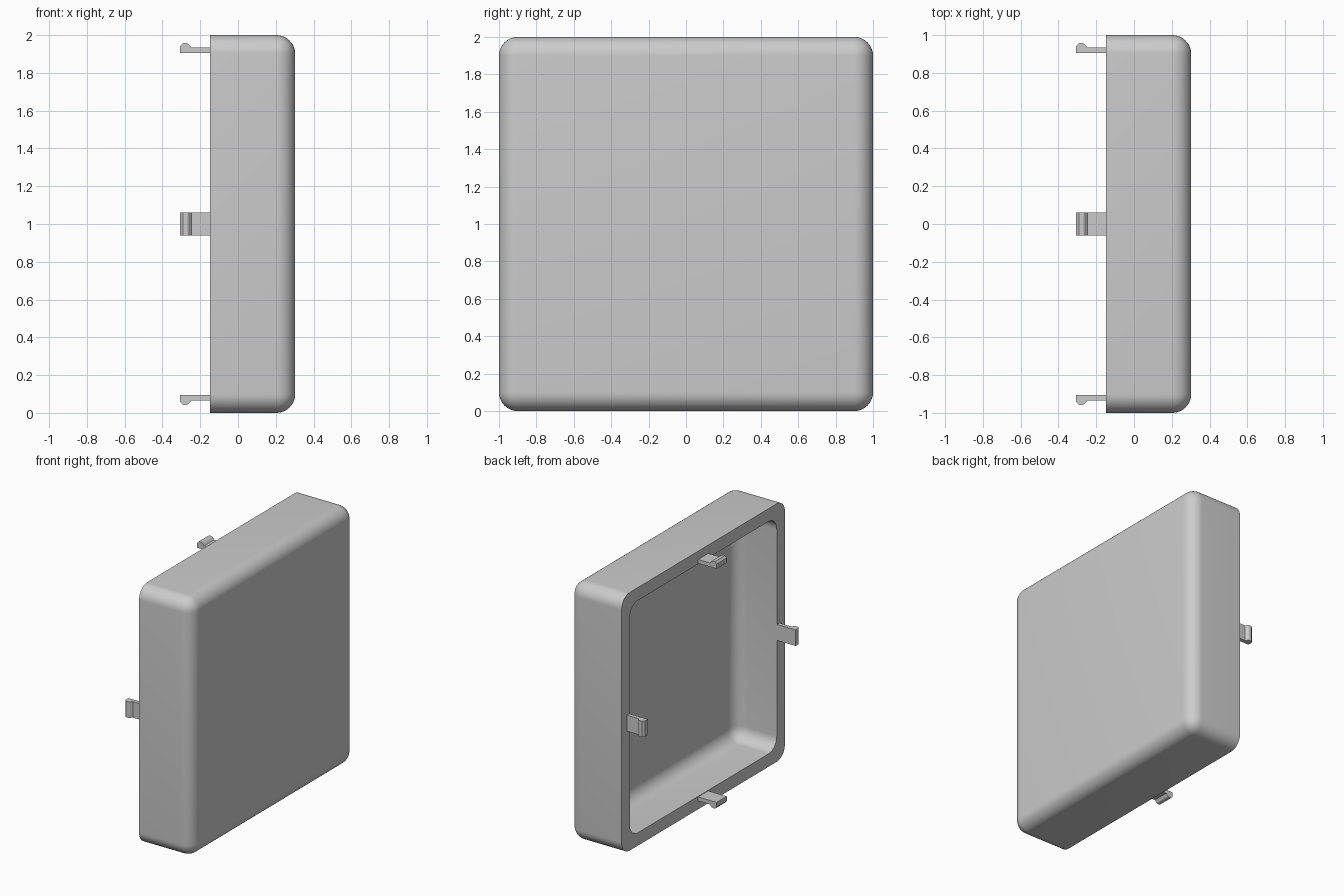
import bpy, bmesh, math
from mathutils import Matrix

if "Cube" in bpy.data.objects:
    bpy.data.objects.remove(bpy.data.objects["Cube"], do_unlink=True)

grey = bpy.data.materials.new("light_grey")
grey.use_nodes = True
grey.diffuse_color = (0.6, 0.6, 0.6, 1)
grey.node_tree.nodes["Principled BSDF"].inputs["Base Color"].default_value = (0.6, 0.6, 0.6, 1)

OPEN_X, FRONT_X = -0.148, 0.303   # open rim and closed face
WALL, RADIUS = 0.1, 0.1


def finish(bm, name):
    mesh = bpy.data.meshes.new(name)
    bm.to_mesh(mesh)
    bm.free()
    mesh.materials.append(grey)
    obj = bpy.data.objects.new(name, mesh)
    bpy.context.collection.objects.link(obj)
    return obj


def add_shell(bm, half, far_x, inward):
    """Rounded box open at the rim; returns its rim edges."""
    part = bmesh.new()
    bmesh.ops.create_cube(part, size=2)
    for v in part.verts:
        v.co = (far_x if v.co.x > 0 else OPEN_X, v.co.y * half, v.co.z * half + 1)
    edges = [e for e in part.edges if any(v.co.x > 0 for v in e.verts)]
    bmesh.ops.bevel(part, geom=edges, offset=RADIUS, offset_type='OFFSET',
                    segments=10, profile=0.5, affect='EDGES')
    part.normal_update()
    lids = [f for f in part.faces if f.normal.x < -0.99]
    bmesh.ops.delete(part, geom=lids, context='FACES')
    if inward:
        bmesh.ops.reverse_faces(part, faces=part.faces[:])
    temp = bpy.data.meshes.new("temp")
    part.to_mesh(temp)
    part.free()
    bm.from_mesh(temp)
    bpy.data.meshes.remove(temp)


# Hollow cover: outer and inner shells joined by a flat rim
bm = bmesh.new()
add_shell(bm, 1.0, FRONT_X, False)
add_shell(bm, 1.0 - WALL, FRONT_X - WALL, True)
bmesh.ops.bridge_loops(bm, edges=[e for e in bm.edges if e.is_boundary])
bmesh.ops.recalc_face_normals(bm, faces=bm.faces[:])
cover = finish(bm, "cover")
bpy.ops.object.select_all(action='DESELECT')
cover.select_set(True)
bpy.context.view_layer.objects.active = cover
bpy.ops.object.shade_smooth_by_angle(angle=math.radians(35))

# Snap clips: hooked profile (x, distance from centre), one per side
profile = [(OPEN_X + 0.005, 0.905), (OPEN_X + 0.005, 0.935), (-0.247, 0.935),
           (-0.262, 0.953), (-0.27, 0.957), (-0.292, 0.957),
           (-0.306, 0.942), (-0.306, 0.905)]
for i, side in enumerate(("top", "front", "bottom", "back")):
    bm = bmesh.new()
    face = bm.faces.new([bm.verts.new((x, -0.062, r)) for x, r in profile])
    ext = bmesh.ops.extrude_face_region(bm, geom=[face])["geom"]
    bmesh.ops.translate(bm, vec=(0, 0.124, 0),
                        verts=[g for g in ext if isinstance(g, bmesh.types.BMVert)])
    turn = Matrix.Translation((0, 0, 1)) @ Matrix.Rotation(i * math.pi / 2, 4, 'X')
    bmesh.ops.transform(bm, matrix=turn, verts=bm.verts[:])
    bmesh.ops.recalc_face_normals(bm, faces=bm.faces[:])
    finish(bm, side + "_clip")
